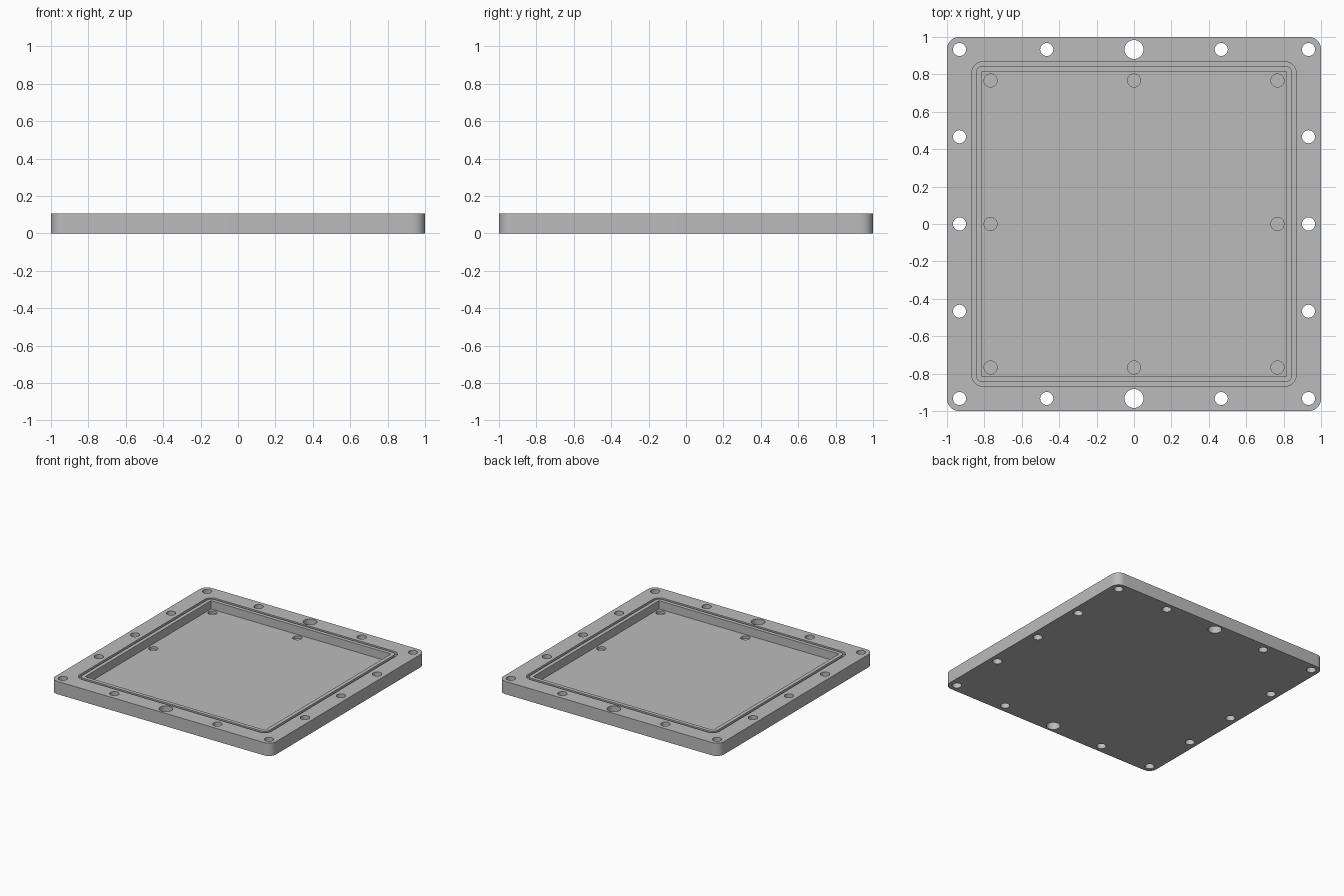
import bpy
import bmesh
from math import cos, sin, pi

if "Cube" in bpy.data.objects:
    bpy.data.objects.remove(bpy.data.objects["Cube"], do_unlink=True)

HEIGHT = 0.105
FLOOR = 0.037
ABOVE = HEIGHT + 0.05

metal = bpy.data.materials.new("light_grey_metal")
metal.use_nodes = True
grey = (0.5, 0.5, 0.5, 1)
metal.diffuse_color = grey
metal.node_tree.nodes["Principled BSDF"].inputs["Base Color"].default_value = grey


def outline(half, radius, steps=10):
    """Square outline with rounded corners, or sharp ones when radius is 0."""
    if radius == 0:
        return [(half, half), (-half, half), (-half, -half), (half, -half)]
    c = half - radius
    points = []
    for q, (sx, sy) in enumerate([(1, 1), (-1, 1), (-1, -1), (1, -1)]):
        for i in range(steps + 1):
            a = (q + i / steps) * pi / 2
            points.append((sx * c + radius * cos(a), sy * c + radius * sin(a)))
    return points


def circle(x, y, radius, sides=40):
    return [(x + radius * cos(2 * pi * i / sides), y + radius * sin(2 * pi * i / sides))
            for i in range(sides)]


def solid(name, outer, z0, z1, inner=None):
    """Extrude an outline, or the band between two outlines."""
    bm = bmesh.new()

    def ring(points, z):
        return [bm.verts.new((x, y, z)) for x, y in points]

    def strip(a, b):
        for i in range(len(a)):
            j = (i + 1) % len(a)
            bm.faces.new((a[i], a[j], b[j], b[i]))

    low, high = ring(outer, z0), ring(outer, z1)
    strip(low, high)
    if inner:
        low_in, high_in = ring(inner, z0), ring(inner, z1)
        strip(high, high_in)
        strip(high_in, low_in)
        strip(low_in, low)
    else:
        bm.faces.new(high)
        bm.faces.new(low[::-1])
    bmesh.ops.recalc_face_normals(bm, faces=bm.faces)
    mesh = bpy.data.meshes.new(name)
    bm.to_mesh(mesh)
    bm.free()
    obj = bpy.data.objects.new(name, mesh)
    bpy.context.collection.objects.link(obj)
    return obj


plate = solid("cover_plate", outline(1, 0.065), 0, HEIGHT)
plate.data.materials.append(metal)

# Pocket and seal groove
cutters = [
    solid("pocket_cutter", outline(0.815, 0), FLOOR, ABOVE),
    solid("groove_cutter", outline(0.867, 0.06), HEIGHT - 0.025, ABOVE,
          outline(0.846, 0.039)),
]

# Through holes in the rim, with a larger one mid front and mid back
rim = 0.933
for i in range(-2, 3):
    for j in range(-2, 3):
        if max(abs(i), abs(j)) == 2:
            radius = 0.051 if i == 0 else 0.035
            cutters.append(solid("rim_hole_cutter",
                                 circle(i * rim / 2, j * rim / 2, radius), -0.05, ABOVE))

# Blind holes in the pocket floor
for i in range(-1, 2):
    for j in range(-1, 2):
        if i or j:
            cutters.append(solid("floor_hole_cutter",
                                 circle(i * 0.767, j * 0.767, 0.035), FLOOR - 0.02, ABOVE - 0.06))

# Cut the plate, bake the result and discard the cutters
for cutter in cutters:
    cutter.hide_render = True
    cut = plate.modifiers.new(cutter.name, "BOOLEAN")
    cut.operation = "DIFFERENCE"
    cut.solver = "EXACT"
    cut.object = cutter
graph = bpy.context.evaluated_depsgraph_get()
graph.update()
baked = bpy.data.meshes.new_from_object(plate.evaluated_get(graph))
plate.modifiers.clear()
plate.data = baked
for cutter in cutters:
    bpy.data.objects.remove(cutter, do_unlink=True)
baked.materials.clear()
baked.materials.append(metal)
for face in baked.polygons:
    face.material_index = 0

# Smooth the round walls, keep the edges sharp
bpy.ops.object.select_all(action="DESELECT")
plate.select_set(True)
bpy.context.view_layer.objects.active = plate
bpy.ops.object.shade_smooth_by_angle()
